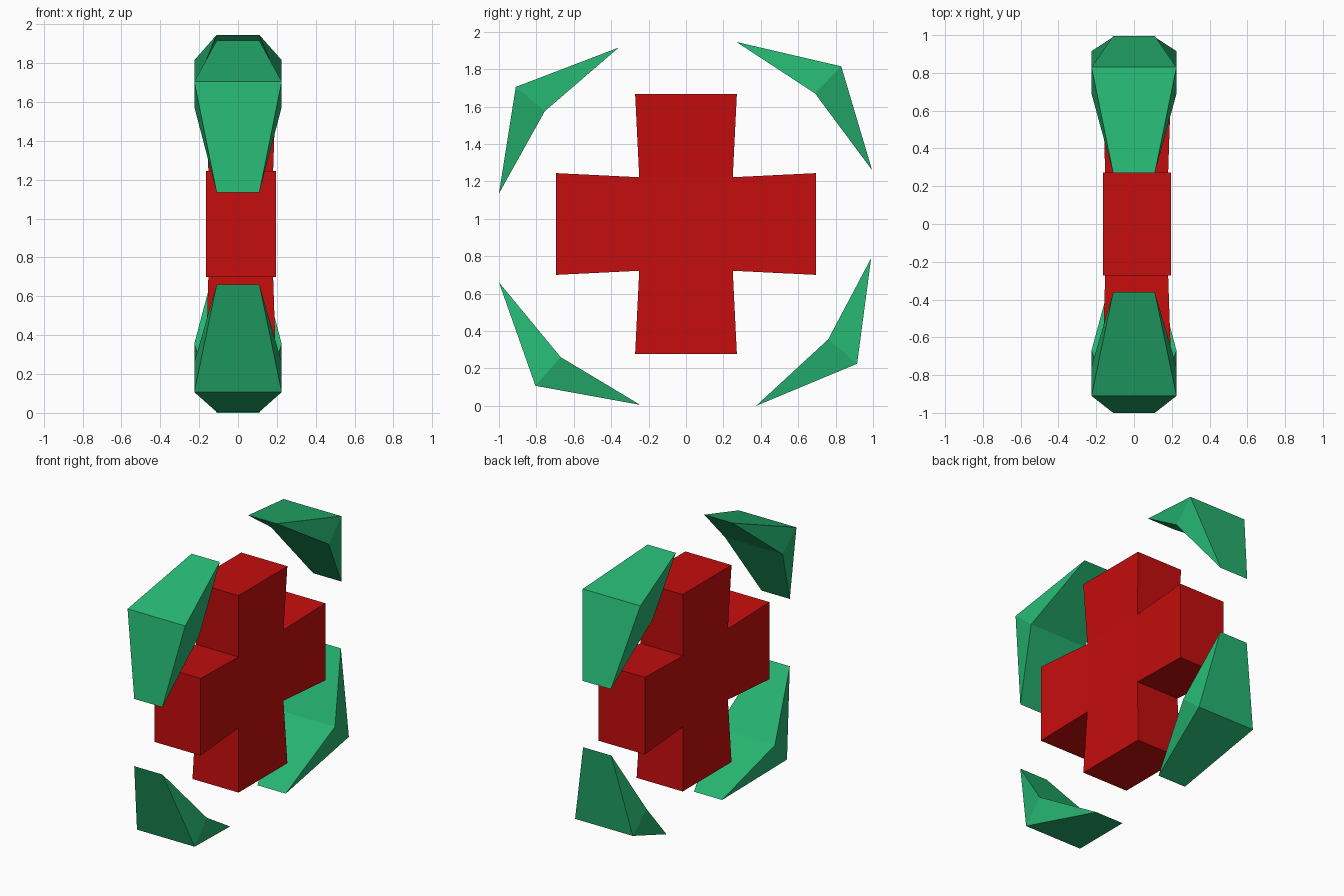
import bpy

if "Cube" in bpy.data.objects:
    bpy.data.objects.remove(bpy.data.objects["Cube"])

CZ = 0.972  # height of the centre


def material(name, rgb):
    m = bpy.data.materials.new(name)
    m.diffuse_color = (*rgb, 1)
    m.use_nodes = True
    m.node_tree.nodes["Principled BSDF"].inputs["Base Color"].default_value = m.diffuse_color
    return m


def build(name, verts, faces, mat):
    me = bpy.data.meshes.new(name)
    me.from_pydata(verts, [], faces)
    me.materials.append(mat)
    ob = bpy.data.objects.new(name, me)
    bpy.context.collection.objects.link(ob)
    return ob


red = material("red", (0.56, 0.004, 0.004))
green = material("green", (0.019, 0.46, 0.165))

# Cross: four flared arms round a centre, slightly thicker at the arm ends
TIP, HALF, INNER = 0.695, 0.272, 0.25
outline = []
for c, s in ((1, 0), (0, 1), (-1, 0), (0, -1)):
    for u, v, end in ((TIP, -HALF, True), (TIP, HALF, True), (INNER, INNER, False)):
        outline.append((u * c - v * s, u * s + v * c, end))
n = len(outline)
verts = [((0.195 if e else 0.18), y, CZ + z) for y, z, e in outline]
verts += [((-0.165 if e else -0.152), y, CZ + z) for y, z, e in outline]
faces = [(i, i + n, (i + 1) % n + n, (i + 1) % n) for i in range(n)]
core = [2, 5, 8, 11]
faces += [core, [i + n for i in reversed(core)]]
for k in range(4):
    arm = [(3 * k - 1) % n, 3 * k, 3 * k + 1, 3 * k + 2]
    faces += [arm, [i + n for i in reversed(arm)]]
build("cross", verts, faces, red)

# Corner guards: (y, z) of upright tip, outer ridge, side tip, inner ridge
guards = {
    "guard_back_top": ((0.27, 1.945), (0.83, 1.815), (0.995, 1.26), (0.69, 1.67)),
    "guard_front_top": ((-0.36, 1.915), (-0.91, 1.705), (-1.0, 1.135), (-0.755, 1.575)),
    "guard_front_bottom": ((-0.245, 0.005), (-0.805, 0.107), (-1.0, 0.66), (-0.67, 0.26)),
    "guard_back_bottom": ((0.375, 0.0), (0.915, 0.225), (0.99, 0.79), (0.76, 0.355)),
}
for name, pts in guards.items():
    widths = (0.11, 0.225, 0.11, 0.225)
    verts = [(s * w, y, z) for s in (1, -1) for (y, z), w in zip(pts, widths)]
    faces = [(i, (i + 1) % 4, (i + 1) % 4 + 4, i + 4) for i in range(4)]
    faces += [(0, 3, 1), (1, 3, 2), (4, 5, 7), (5, 6, 7)]
    # mirrored corners run the other way round, so flip their faces
    mid = (pts[0][0] - pts[3][0]) * (pts[1][1] - pts[3][1]) - (pts[0][1] - pts[3][1]) * (pts[1][0] - pts[3][0])
    if mid < 0:
        faces = [f[::-1] for f in faces]
    ob = build(name, verts, faces, green)

# Make every part's faces point outward
import bmesh
for ob in bpy.context.collection.objects:
    bm = bmesh.new()
    bm.from_mesh(ob.data)
    bmesh.ops.recalc_face_normals(bm, faces=bm.faces)
    bm.to_mesh(ob.data)
    bm.free()
